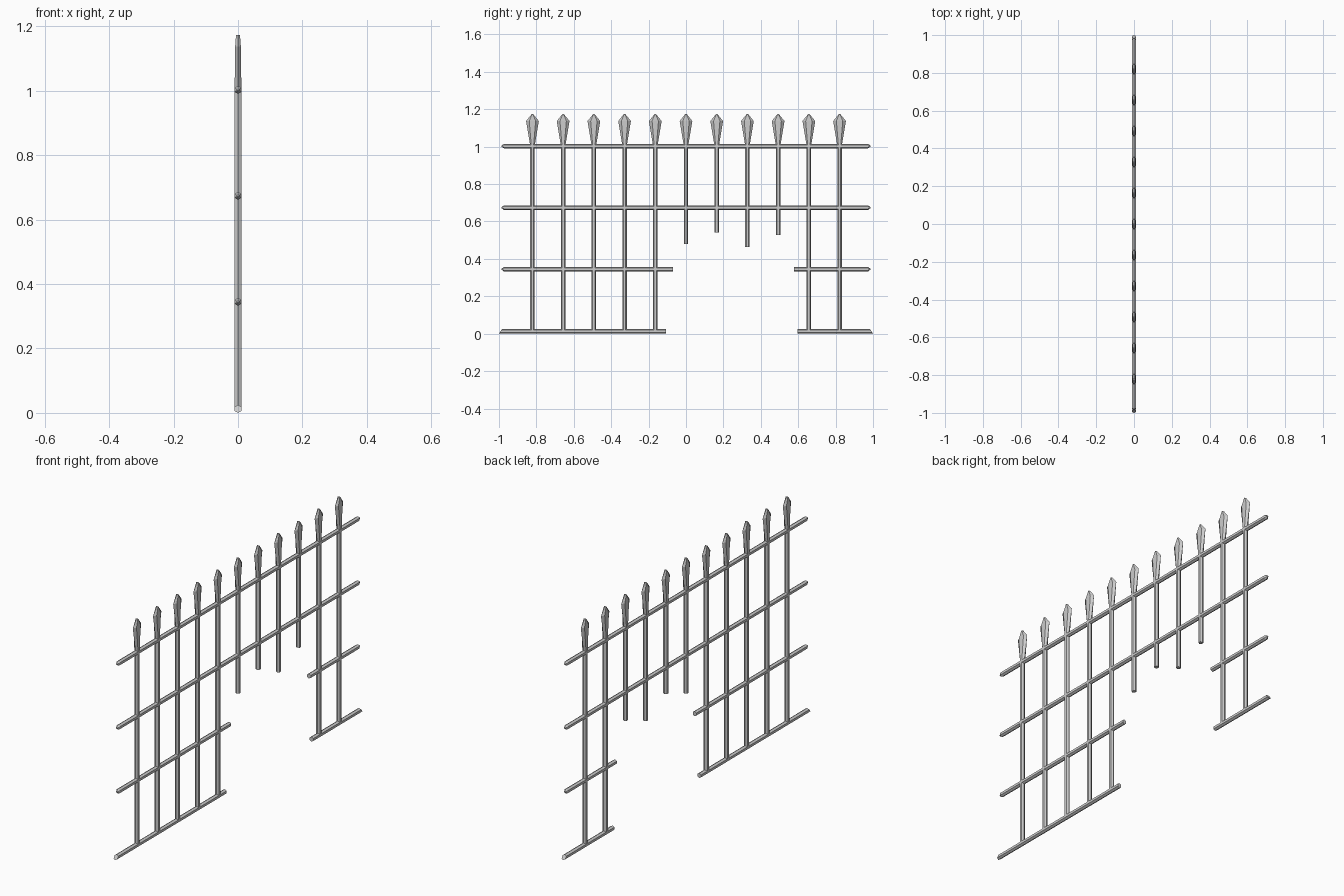
import bpy, bmesh, math
from mathutils import Vector

if "Cube" in bpy.data.objects:
    bpy.data.objects.remove(bpy.data.objects["Cube"])


def loft(name, rings, axis):
    """Hexagonal loft. Each ring: (position, half size across x, half size across the other axis, slant).
    Rails run along y, bars along z; slant shifts the end with height."""
    bm = bmesh.new()
    loops = []
    for pos, rx, rw, slant in rings:
        loop = []
        for i in range(6):
            a = math.radians(60 * i)
            w, x = rw * math.cos(a), rx * math.sin(a) / math.sin(math.pi / 3)
            if axis == 'y':
                co = Vector((x, pos[0] + slant * w, pos[1] + w))
            else:
                co = Vector((x, pos[0] + w, pos[1]))
            loop.append(bm.verts.new(co))
        loops.append(loop)
    for a, b in zip(loops, loops[1:]):
        for i in range(6):
            j = (i + 1) % 6
            bm.faces.new((a[i], a[j], b[j], b[i]))
    bm.faces.new(loops[0])
    bm.faces.new(loops[-1])
    bmesh.ops.recalc_face_normals(bm, faces=bm.faces)
    mesh = bpy.data.meshes.new(name)
    bm.to_mesh(mesh)
    bm.free()
    obj = bpy.data.objects.new(name, mesh)
    bpy.context.collection.objects.link(obj)
    return obj


def rail(name, z, y0, y1, tip0=True, tip1=True):
    # Outer ends taper to a blunt point, broken ends are square
    r, t = 0.0105, 0.0125
    rings = []
    if tip0:
        rings.append(((y0, z), 0.003, 0.003, 0))
    rings.append(((y0 + (0.013 if tip0 else 0), z), r, t, 0))
    rings.append(((y1 - (0.013 if tip1 else 0), z), r, t, 0))
    if tip1:
        rings.append(((y1, z), 0.003, 0.003, 0))
    loft(name, rings, 'y')


# Full upper rails and broken middle rail
rail("top_rail", 1.003, -0.986, 0.986)
rail("upper_rail", 0.674, -0.986, 0.986)
rail("middle_rail_left", 0.345, -0.986, -0.07, tip1=False)
rail("middle_rail_right", 0.345, 0.577, 0.986, tip0=False)

# Bottom rail with slanted outer ends
loft("bottom_rail_left", [((-0.992, 0.0125), 0.0105, 0.0125, 0.64),
                          ((-0.107, 0.0125), 0.0105, 0.0125, 0)], 'y')
loft("bottom_rail_right", [((0.597, 0.0125), 0.0105, 0.0125, 0),
                           ((0.992, 0.0125), 0.0105, 0.0125, -0.64)], 'y')

# Upright bars, four of them snapped short, each with a spear tip
broken = {0: 0.48, 1: 0.54, 2: 0.464, 3: 0.528}
for i in range(-5, 6):
    y = i * 0.1642
    loft("upright_bar", [((y, broken.get(i, 0.015)), 0.0105, 0.012, 0),
                         ((y, 1.005), 0.0105, 0.012, 0)], 'z')
    loft("spear_tip", [((y, 1.005), 0.0105, 0.012, 0),
                       ((y, 1.137), 0.009, 0.034, 0),
                       ((y, 1.174), 0.006, 0.004, 0)], 'z')
